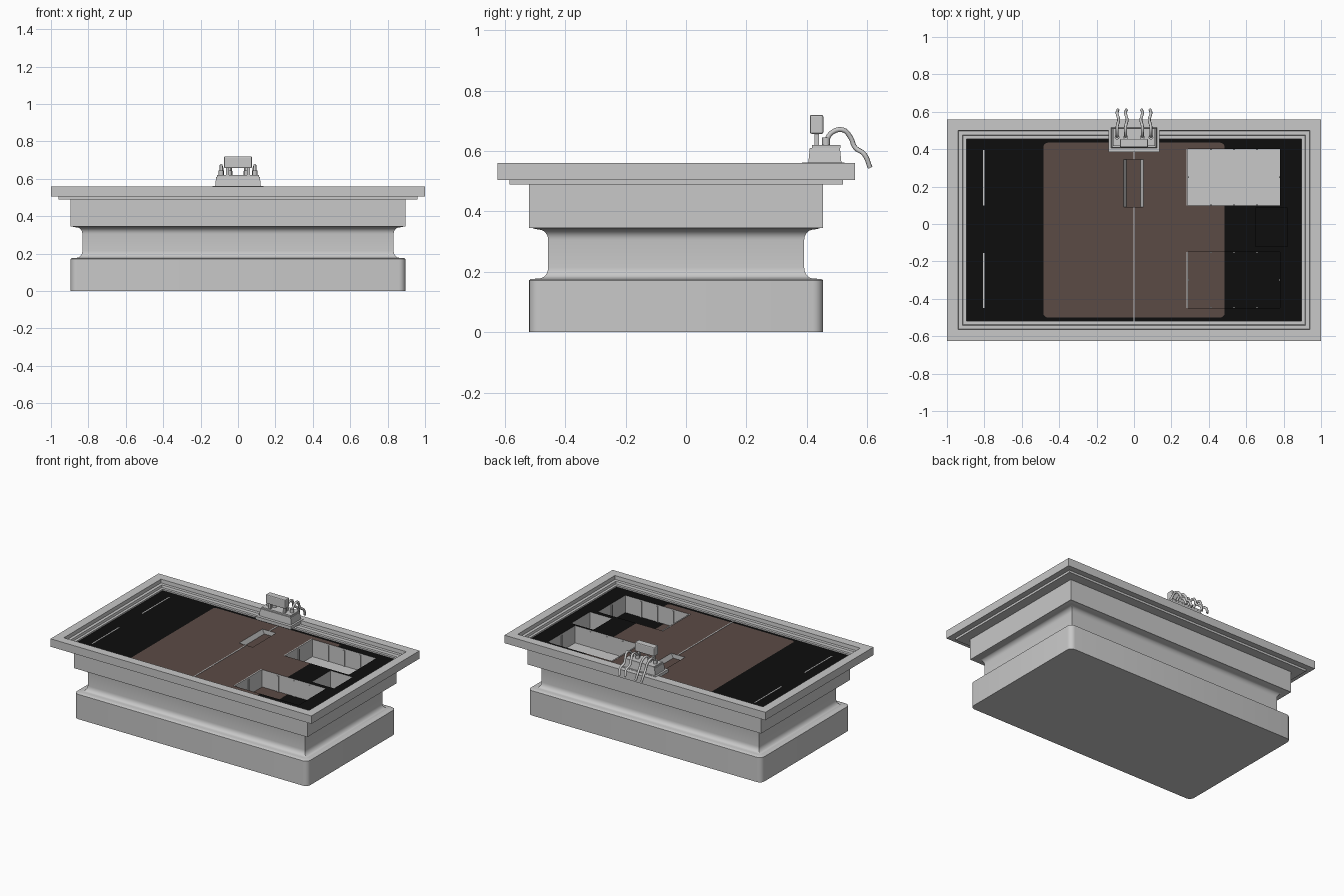
import bpy, bmesh, math
from mathutils import Vector

if "Cube" in bpy.data.objects:
    bpy.data.objects.remove(bpy.data.objects["Cube"])

CY = -0.0325            # centre of the table in y
HX, HY = 0.895, 0.487   # half size of the body
BZ = 0.51               # height of the playing surface


def material(name, rgb):
    m = bpy.data.materials.new(name)
    m.diffuse_color = (*rgb, 1)
    m.use_nodes = True
    m.node_tree.nodes["Principled BSDF"].inputs["Base Color"].default_value = m.diffuse_color
    return m


GREY = material("light_grey", (0.58, 0.58, 0.58))
BLACK = material("board_black", (0.004, 0.004, 0.004))
BROWN = material("mat_brown", (0.105, 0.07, 0.06))
MATS = [GREY, BLACK, BROWN]


def finish(name, bm, smooth=False):
    me = bpy.data.meshes.new(name)
    bm.to_mesh(me)
    bm.free()
    ob = bpy.data.objects.new(name, me)
    bpy.context.collection.objects.link(ob)
    for m in MATS:
        me.materials.append(m)
    if smooth:
        bpy.ops.object.select_all(action='DESELECT')
        ob.select_set(True)
        bpy.context.view_layer.objects.active = ob
        bpy.ops.object.shade_smooth_by_angle(angle=math.radians(35))
    return ob


def ring(inset, z, r):
    hx, hy = HX - inset, HY - inset
    if r == 0:
        return [(hx, CY - hy, z), (hx, CY + hy, z), (-hx, CY + hy, z), (-hx, CY - hy, z)]
    pts = []
    for k, (sx, sy) in enumerate([(1, -1), (1, 1), (-1, 1), (-1, -1)]):
        for i in range(6):
            a = math.radians(-90 + 90 * k + 18 * i)
            pts.append((sx * (hx - r) + r * math.cos(a), CY + sy * (hy - r) + r * math.sin(a), z))
    return pts


def loft(name, profile, r=0, bottom=False, top=False):
    """Stack rectangular rings given as (inset, z)."""
    bm = bmesh.new()
    rows = [[bm.verts.new(p) for p in ring(d, z, r)] for d, z in profile]
    n = len(rows[0])
    for a, b in zip(rows, rows[1:]):
        for i in range(n):
            j = (i + 1) % n
            bm.faces.new((a[i], a[j], b[j], b[i]))
    if bottom:
        bm.faces.new(rows[0][::-1])
    if top:
        bm.faces.new(rows[-1])
    return finish(name, bm, True)


def box(name, x0, x1, y0, y1, z0, z1, taper=0.0, bevel=0.0):
    bm = bmesh.new()
    bmesh.ops.create_cube(bm, size=1)
    for v in bm.verts:
        t = taper if v.co.z > 0 else 0
        sx, sy = (1 if v.co.x > 0 else -1), (1 if v.co.y > 0 else -1)
        v.co = ((x1 if sx > 0 else x0) - sx * t, (y1 if sy > 0 else y0) - sy * t,
                z1 if v.co.z > 0 else z0)
    if bevel:
        bmesh.ops.bevel(bm, geom=bm.edges[:], offset=bevel, segments=2, affect='EDGES', profile=0.5)
    return finish(name, bm)


# Plinth, concave waist and stepped top frame
loft("plinth", [(0, 0), (0, 0.172), (0.006, 0.176), (0.03, 0.178)], r=0.035, bottom=True, top=True)
cove = [(0.025, 0.176)]
cove += [(0.063 - 0.03 * (1 - math.sin(math.radians(a))), 0.215 - 0.037 * math.cos(math.radians(a)))
         for a in range(0, 91, 15)]
cove += [(0.063 - 0.03 * (1 - math.cos(math.radians(a))), 0.305 + 0.035 * math.sin(math.radians(a)))
         for a in range(0, 91, 15)]
loft("waist", cove + [(0.02, 0.342), (0.01, 0.345)])
loft("top_frame", [(0.07, 0.345), (0, 0.345), (0, 0.49), (-0.065, 0.49), (-0.065, 0.505),
                   (-0.105, 0.505), (-0.105, 0.56), (-0.045, 0.56), (-0.043, 0.535),
                   (-0.022, 0.535), (-0.018, 0.52), (0, 0.52), (0, BZ)])

# Pits in the board: name, rectangle, depth, floor inset in x, floor colour, ribs
MX, MY0, MY1 = 0.485, -0.50, 0.435
PITS = [("rear_tray", 0.29, 0.78, 0.10, 0.40, 0.12, 0, 0, True),
        ("front_tray", 0.29, 0.78, -0.45, -0.15, 0.12, 0, None, True),
        ("small_tray", 0.65, 0.82, -0.12, 0.085, 0.14, 0, 1, False),
        ("card_slot", -0.055, 0.05, 0.09, 0.345, 0.03, 0.015, 2, False)]


def surface_colour(x, y):
    return 2 if abs(x) < MX and MY0 < y < MY1 else 1


# Board surface: a grid of cells, coloured by the mat rule, left open over the pits
bm = bmesh.new()
xs = sorted({-HX, HX, -MX, MX} | {v for p in PITS for v in p[1:3]})
ys = sorted({CY - HY, CY + HY, MY0, MY1} | {v for p in PITS for v in p[3:5]})
grid = {(x, y): bm.verts.new((x, y, BZ)) for x in xs for y in ys}
for x0, x1 in zip(xs, xs[1:]):
    for y0, y1 in zip(ys, ys[1:]):
        cx, cy = (x0 + x1) / 2, (y0 + y1) / 2
        if any(p[1] < cx < p[2] and p[3] < cy < p[4] for p in PITS):
            continue
        f = bm.faces.new([grid[c] for c in ((x0, y0), (x1, y0), (x1, y1), (x0, y1))])
        f.material_index = surface_colour(cx, cy)
finish("board", bm)

# Rounded mat corners
bm = bmesh.new()
for sx in (-1, 1):
    for y, sy in ((MY0, -1), (MY1, 1)):
        r = 0.025
        pts = [(sx * MX, y)]
        pts += [(sx * (MX - r + r * math.cos(a)), y - sy * (r - r * math.sin(a)))
                for a in (i * math.pi / 8 for i in range(5))]
        f = bm.faces.new([bm.verts.new((px, py, BZ + 0.001)) for px, py in pts])
        f.material_index = 1
        f.normal_update()
        if f.normal.z < 0:
            f.normal_flip()
finish("mat_corners", bm)

# Pit walls and floors
for name, x0, x1, y0, y1, depth, ins, floor, ribs in PITS:
    bm = bmesh.new()
    z = BZ - depth
    top = [bm.verts.new((x, y, BZ)) for x, y in ((x0, y0), (x1, y0), (x1, y1), (x0, y1))]
    a, b = x0 + ins, x1 - ins
    low = [bm.verts.new((x, y, z)) for x, y in ((a, y0), (b, y0), (b, y1), (a, y1))]
    for i in range(4):
        j = (i + 1) % 4
        bm.faces.new((top[j], top[i], low[i], low[j]))
    cuts = [a, MX, b] if floor is None else [a, b]
    for c0, c1 in zip(cuts, cuts[1:]):
        f = bm.faces.new([bm.verts.new(p) for p in ((c0, y0, z), (c1, y0, z), (c1, y1, z), (c0, y1, z))])
        f.material_index = surface_colour((c0 + c1) / 2, (y0 + y1) / 2) if floor is None else floor
    finish(name, bm)
    if ribs:
        for i in range(1, 4):
            x = x0 + (x1 - x0) * i / 4
            for k, y in enumerate((y0, y1 - 0.005)):
                box(f"{name}_rib_{i}_{k}", x - 0.005, x + 0.005, y, y + 0.005, z, BZ - 0.01)
        ym = (y0 + y1) / 2
        for k, x in enumerate((x0, x1 - 0.005)):
            box(f"{name}_side_rib_{k}", x, x + 0.005, ym - 0.005, ym + 0.005, z, BZ - 0.01)

# Thin pale seams on the board
for i, (x, y0, y1) in enumerate([(0, CY - HY, 0.09), (0, 0.345, 0.45), (-0.803, 0.10, 0.395),
                                 (-0.803, -0.45, -0.155), (0.286, 0.10, 0.40), (0.286, -0.45, -0.15)]):
    box(f"board_seam_{i}", x - 0.004, x + 0.004, y0, y1, BZ - 0.002, BZ + 0.002)

# Control unit on the back rim
box("unit_plate", -0.135, 0.135, 0.385, 0.525, 0.54, 0.562)
box("unit_base", -0.122, 0.122, 0.405, 0.515, 0.56, 0.61, taper=0.005)
box("unit_cap", -0.112, 0.112, 0.417, 0.511, 0.61, 0.62)
box("unit_screen", -0.075, 0.075, 0.41, 0.455, 0.657, 0.72, bevel=0.006)
for s in (-1, 1):
    box("screen_leg", s * 0.055 - 0.008, s * 0.055 + 0.008, 0.425, 0.441, 0.615, 0.66)


def tube(name, pts, radius):
    cu = bpy.data.curves.new(name, 'CURVE')
    cu.dimensions = '3D'
    cu.bevel_depth, cu.bevel_resolution, cu.resolution_u = radius, 2, 5
    cu.use_fill_caps = True
    sp = cu.splines.new('BEZIER')
    sp.bezier_points.add(len(pts) - 1)
    for bp, p in zip(sp.bezier_points, pts):
        bp.co = Vector(p)
        bp.handle_left_type = bp.handle_right_type = 'AUTO'
    cu.materials.append(GREY)
    bpy.context.collection.objects.link(bpy.data.objects.new(name, cu))


# Four cables with plugs, bending over the back edge
for s in (-1, 1):
    for x in (0.045, 0.09):
        tube("cable_plug", [(s * x, 0.464, 0.615), (s * x, 0.464, 0.645)], 0.013)
        tube("cable", [(s * x, 0.464, 0.635), (s * x, 0.484, 0.662), (s * x, 0.52, 0.67),
                       (s * (x - 0.006), 0.545, 0.645), (s * (x - 0.008), 0.56, 0.612),
                       (s * x, 0.59, 0.59), (s * (x - 0.004), 0.61, 0.545)], 0.008)
